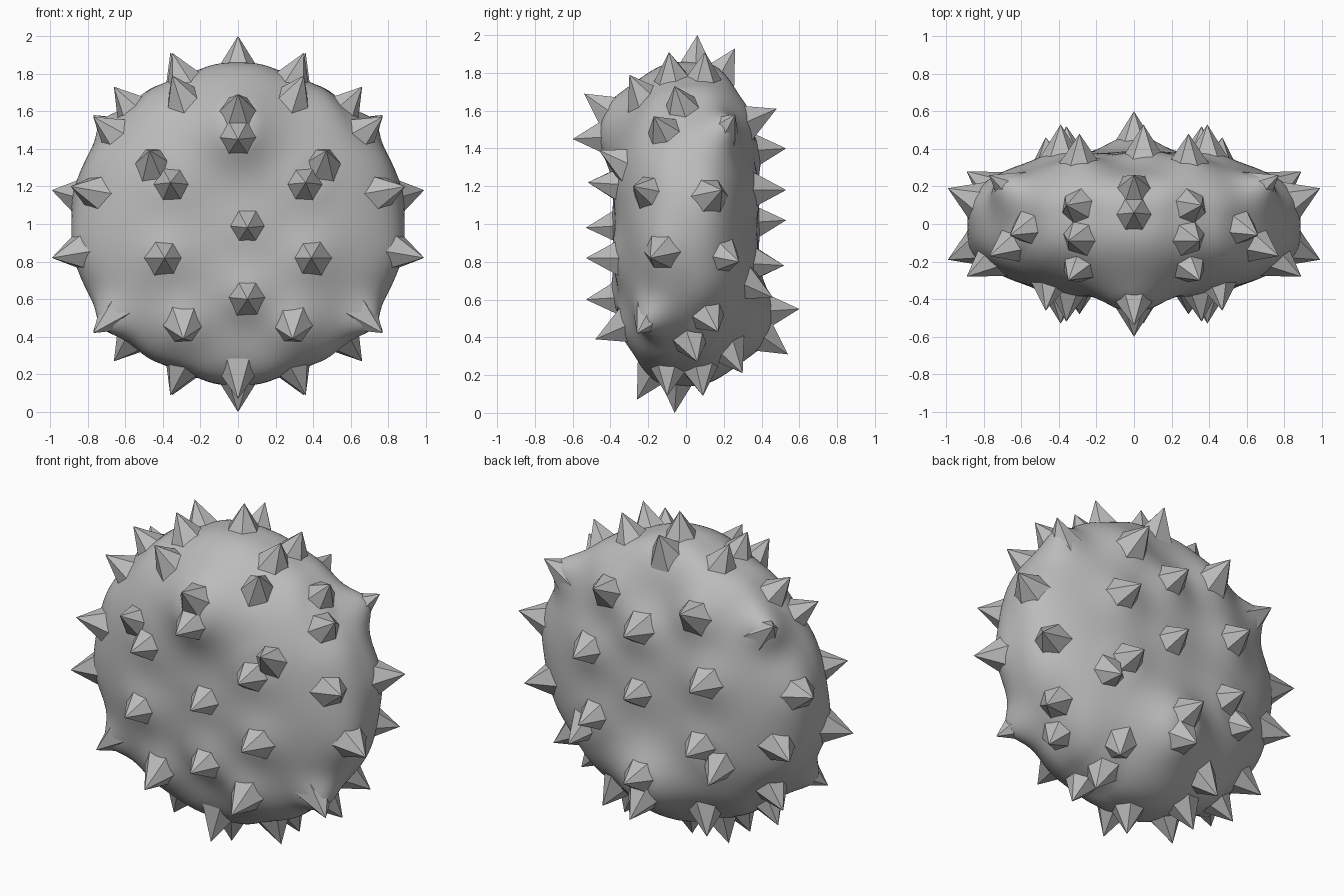
import bpy, bmesh, math
from mathutils import Vector
from mathutils.bvhtree import BVHTree

if "Cube" in bpy.data.objects:
    bpy.data.objects.remove(bpy.data.objects["Cube"])

grey = bpy.data.materials.new("stone_grey")
grey.diffuse_color = (0.5, 0.5, 0.5, 1)
grey.use_nodes = True
grey.node_tree.nodes["Principled BSDF"].inputs["Base Color"].default_value = grey.diffuse_color

# Spike tip and root around the centre; the rest follow by mirroring in x and a half turn about x
SPIKES = [((0, .06, 1.0), (0, .05, .83)), ((0, .26, .93), (0, .18, .79)),
          ((.36, .10, .91), (.30, .09, .77)), ((.35, -.09, .91), (.29, -.07, .77)),
          ((.35, -.30, .79), (.29, -.22, .66)), ((0, -.54, .69), (0, -.41, .60)),
          ((0, -.60, .45), (0, -.44, .46)), ((.66, -.06, .73), (.56, -.02, .61)),
          ((.77, -.17, .57), (.65, -.11, .48)), ((.77, .26, .58), (.66, .19, .49)),
          ((.89, -.28, .20), (.77, -.20, .17)), ((.99, .19, .18), (.85, .13, .15)),
          ((.47, -.46, .39), (.45, -.32, .32)), ((.36, -.52, .22), (.35, -.36, .21)),
          ((.05, -.53, -.02), (.05, -.37, -.01)), ((.39, -.53, -.18), (.39, -.36, -.18)),
          ((.05, -.53, -.40), (.05, -.37, -.39)), ((.29, -.48, -.61), (.29, -.32, -.54))]
FLARED = 9  # the skin climbs most of the way up this one
spikes = []
for i, (tip, root) in enumerate(SPIKES):
    reach = .07 if i == FLARED else .14
    for sx in ((1, -1) if tip[0] > .1 else (1,)):
        for s in (1, -1):
            m = Vector((sx, s, s))
            t, r = Vector(tip) * m, Vector(root) * m
            spikes.append((t, (t - r).normalized(), reach))


def body_point(u):
    """Rounded disc with a bulge high on the front and low on the back."""
    p = 2.6
    k = (math.hypot(u.x, u.z) ** p + abs(u.y) ** p) ** (-1 / p)
    x, y, z = .88 * u.x * k, .375 * u.y * k, .87 * u.z * k
    s = 1 if z > 0 else -1
    bump = math.exp(-(x / .3) ** 2 - ((abs(z) - .55) / .25) ** 2)
    amount = .10 if y * s < 0 else .04
    return Vector((x, y - s * amount * bump + .07 * z ** 3, z))


# Body
bm = bmesh.new()
bmesh.ops.create_icosphere(bm, subdivisions=6, radius=1)
for v in bm.verts:
    v.co = body_point(v.co.normalized())
bm.normal_update()
tree = BVHTree.FromBMesh(bm)

# Pull that each spike puts on the skin around it
pulls = []
for t, d, reach in spikes:
    target = t - d * reach
    near = tree.find_nearest(target)[0]
    pulls.append((near, target - near, .11 if reach < .1 else .15))
for v in bm.verts:
    total, move = 0, Vector()
    for near, delta, size in pulls:
        w = math.exp(-(v.co - near).length_squared / size ** 2)
        total += w
        move += delta * w
    v.co += move / max(1, total) + Vector((0, 0, 1))
for f in bm.faces:
    f.smooth = True
mesh = bpy.data.meshes.new("body")
bm.to_mesh(mesh)
bm.free()
mesh.materials.append(grey)
bpy.context.collection.objects.link(bpy.data.objects.new("body", mesh))

# Six-sided spikes, sunk a little into the body
DEPTH = .20
bm = bmesh.new()
bmesh.ops.create_cone(bm, cap_ends=True, segments=6, radius1=.125, radius2=0, depth=DEPTH)
bmesh.ops.remove_doubles(bm, verts=bm.verts[:], dist=1e-4)
bmesh.ops.translate(bm, verts=bm.verts[:], vec=(0, 0, -DEPTH / 2))
cone = bpy.data.meshes.new("spike")
bm.to_mesh(cone)
bm.free()
cone.materials.append(grey)
for i, (t, d, _) in enumerate(spikes):
    ob = bpy.data.objects.new(f"spike_{i + 1}", cone)
    ob.rotation_mode = 'QUATERNION'
    ob.rotation_quaternion = d.to_track_quat('Z', 'X')
    ob.location = t + Vector((0, 0, 1))
    bpy.context.collection.objects.link(ob)
